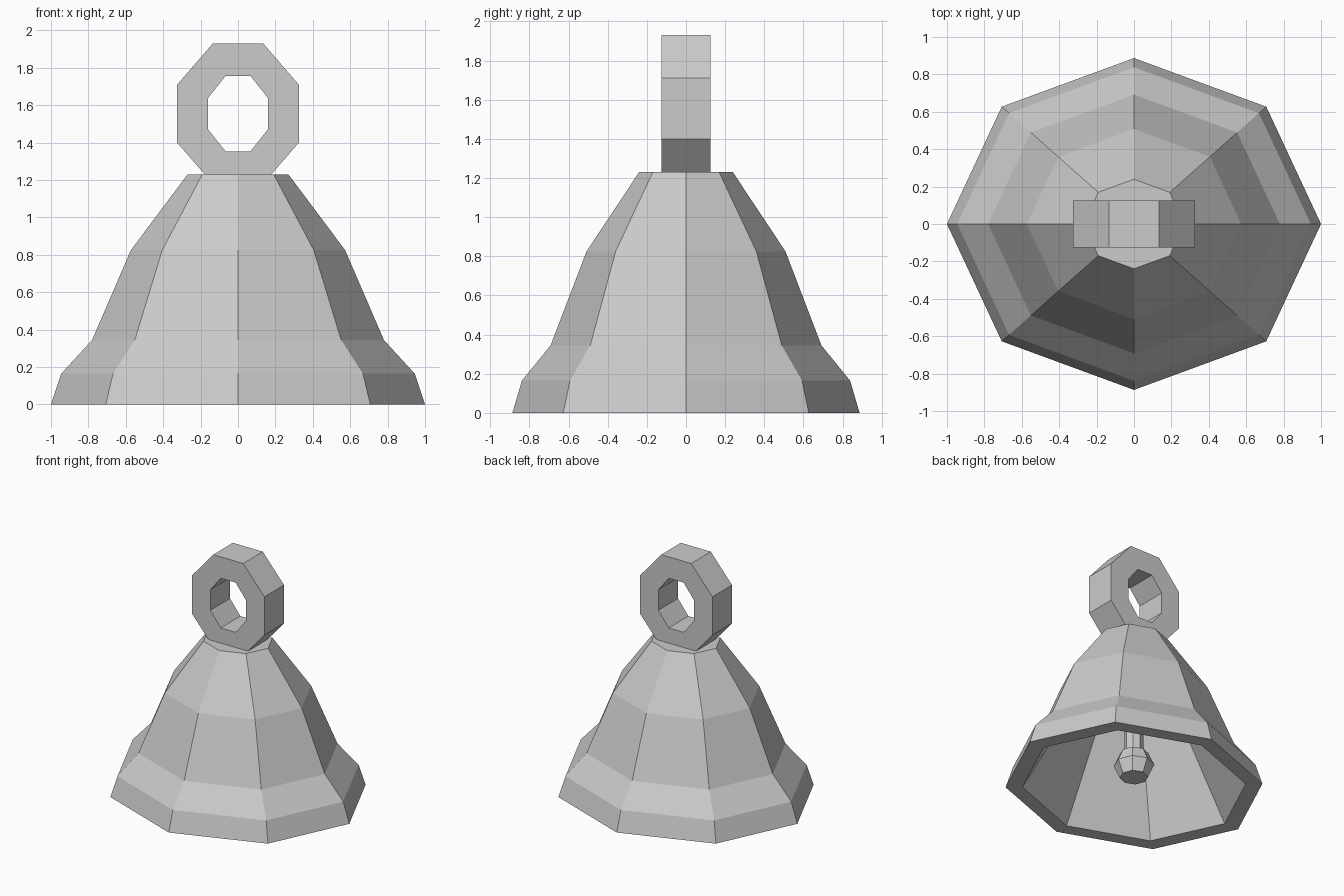
import bpy, bmesh, math

if "Cube" in bpy.data.objects:
    bpy.data.objects.remove(bpy.data.objects["Cube"])

SQUASH = 0.887  # the bell is slightly narrower front to back

metal = bpy.data.materials.new("light grey metal")
metal.diffuse_color = (0.6, 0.6, 0.6, 1)
metal.use_nodes = True
metal.node_tree.nodes["Principled BSDF"].inputs["Base Color"].default_value = metal.diffuse_color


def make_object(name, bm):
    bmesh.ops.recalc_face_normals(bm, faces=bm.faces)
    mesh = bpy.data.meshes.new(name)
    bm.to_mesh(mesh)
    bm.free()
    mesh.materials.append(metal)
    obj = bpy.data.objects.new(name, mesh)
    bpy.context.collection.objects.link(obj)
    return obj


def lathe(name, profile, sides=8, squash=1.0):
    """Spin a (radius, z) profile into a closed, flat-sided solid."""
    bm = bmesh.new()
    rings = []
    for r, z in profile:
        rings.append([bm.verts.new((r * math.cos(math.tau * i / sides),
                                    r * math.sin(math.tau * i / sides) * squash, z))
                      for i in range(sides)])
    for a, b in zip(rings, rings[1:]):
        for i in range(sides):
            j = (i + 1) % sides
            bm.faces.new((a[i], a[j], b[j], b[i]))
    bm.faces.new(rings[0])
    bm.faces.new(rings[-1])
    return make_object(name, bm)


def hanging_ring(name, outer, inner, depth, centre_z, sides=8):
    """Octagonal loop with a hole along y; outer and inner are (half width, half height)."""
    bm = bmesh.new()
    k = 1 / math.cos(math.pi / sides)
    loops = []
    for (w, h), y in ((outer, -depth), (outer, depth), (inner, depth), (inner, -depth)):
        angles = [math.tau * (i + 0.5) / sides for i in range(sides)]
        loops.append([bm.verts.new((w * k * math.cos(t), y, centre_z + h * k * math.sin(t)))
                      for t in angles])
    for n in range(4):
        a, b = loops[n], loops[(n + 1) % 4]
        for i in range(sides):
            j = (i + 1) % sides
            bm.faces.new((a[i], a[j], b[j], b[i]))
    return make_object(name, bm)


# Bell body: inner wall from its ceiling down to the lip, then the flared outside
lathe("bell_body", [(0.20, 1.13), (0.87, 0), (1.0, 0), (0.945, 0.165),
                    (0.78, 0.345), (0.573, 0.825), (0.27, 1.23)], squash=SQUASH)

# Ring on top, sunk slightly into the crown
hanging_ring("hanging_ring", (0.325, 0.375), (0.16, 0.202), 0.126, 1.555)

# Clapper: rod and faceted ball
lathe("clapper_rod", [(0.07, 0.25), (0.07, 1.15)])
lathe("clapper_ball", [(0.105, 0.07), (0.15, 0.17), (0.105, 0.27)])
